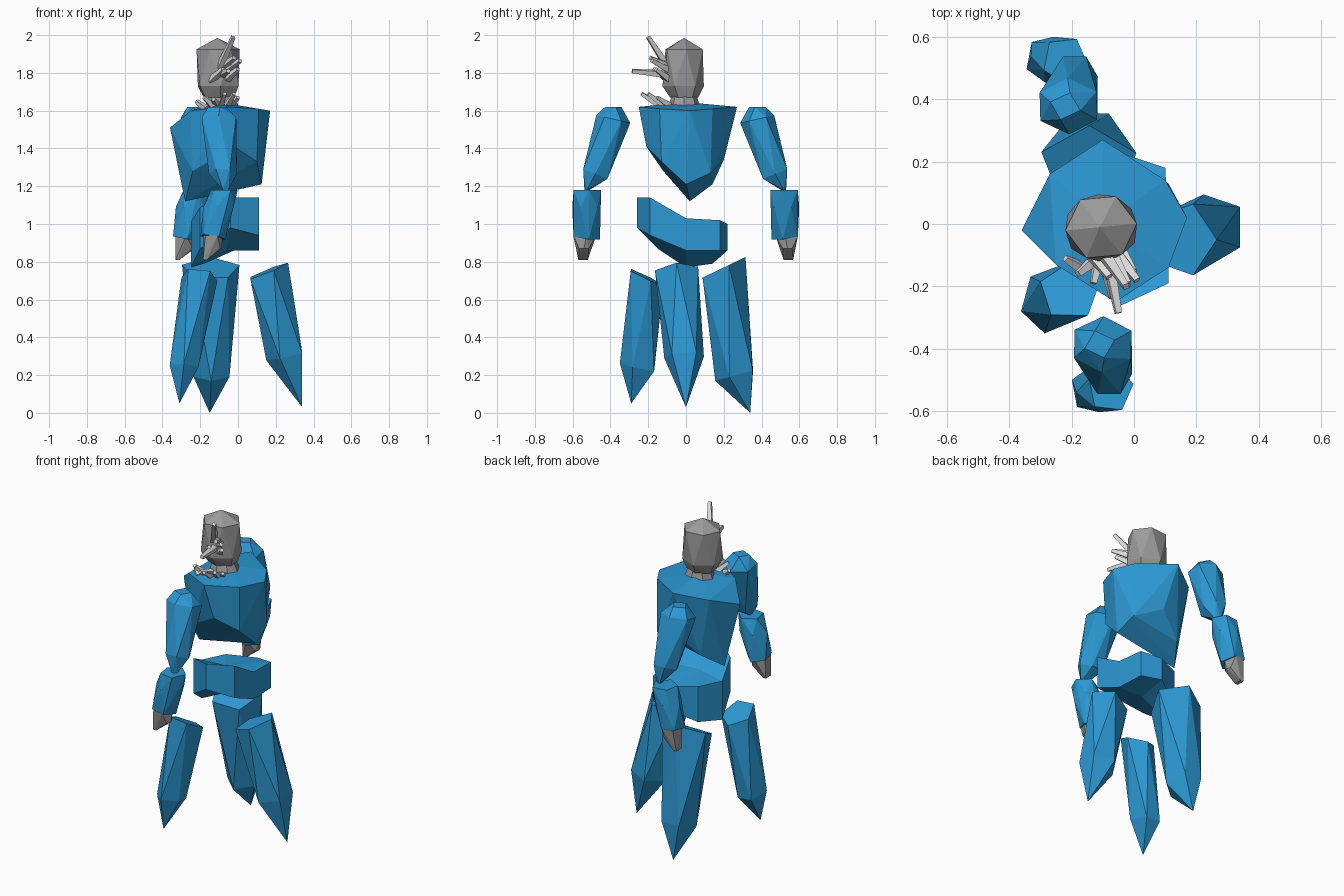
import bpy, bmesh, math
from mathutils import Vector


def material(name, rgb):
    m = bpy.data.materials.new(name)
    m.diffuse_color = (*rgb, 1)
    return m


BLUE = material("crystal blue", (0.025, 0.32, 0.66))
GREY = material("stone grey", (0.33, 0.33, 0.33))
PALE = material("pale grey", (0.72, 0.72, 0.72))


def finish(name, bm, mat):
    bmesh.ops.recalc_face_normals(bm, faces=bm.faces)
    me = bpy.data.meshes.new(name)
    bm.to_mesh(me)
    bm.free()
    me.materials.append(mat)
    bpy.context.collection.objects.link(bpy.data.objects.new(name, me))


def hull(name, points, mat):
    """Faceted convex stone around a handful of points."""
    bm = bmesh.new()
    for p in points:
        bm.verts.new(p)
    res = bmesh.ops.convex_hull(bm, input=bm.verts)
    junk = {v for v in res["geom_interior"] + res["geom_unused"]
            if isinstance(v, bmesh.types.BMVert)}
    bmesh.ops.delete(bm, geom=list(junk), context='VERTS')
    bmesh.ops.dissolve_limit(bm, angle_limit=0.02, verts=bm.verts, edges=bm.edges)
    finish(name, bm, mat)


def ring(c, rx, ry, n=6, phase=0.0, slope=(0, 0)):
    """Horizontal polygon, optionally sloped along x and y."""
    pts = []
    for i in range(n):
        a = math.tau * i / n + phase
        ca, sa = math.cos(a), math.sin(a)
        pts.append(Vector((c[0] + rx * ca, c[1] + ry * sa,
                           c[2] + slope[0] * ca + slope[1] * sa)))
    return pts


# Torso: octagonal shoulders, chest wedge dipping at the -x side
torso = [(-0.36, -0.02, 1.51), (-0.27, 0.16, 1.58), (-0.10, 0.27, 1.62),
         (0.10, 0.14, 1.61), (0.17, 0.02, 1.60), (0.11, -0.14, 1.61),
         (-0.06, -0.25, 1.62), (-0.25, -0.13, 1.60), (-0.10, 0, 1.645),
         (0.125, 0.0, 1.21), (0.10, -0.13, 1.33), (0.11, 0.13, 1.27),
         (-0.02, -0.21, 1.41), (-0.05, 0.20, 1.34), (-0.28, 0.02, 1.12),
         (-0.20, 0.14, 1.21), (-0.24, -0.12, 1.28)]
hull("torso", torso, BLUE)

# Hips: belt with a sagging top and arched underside
plan = [(0.11, -0.19, 1.14, 0.94), (0.11, 0.0, 1.03, 0.86), (0.10, 0.18, 1.02, 0.86),
        (-0.02, 0.22, 1.00, 0.86), (-0.18, 0.14, 1.01, 0.79), (-0.25, 0.0, 1.01, 0.77),
        (-0.20, -0.15, 1.09, 0.87), (-0.04, -0.26, 1.14, 0.98)]
bm = bmesh.new()
top = [bm.verts.new((x, y, t)) for x, y, t, b in plan]
low = [bm.verts.new((x, y, b)) for x, y, t, b in plan]
top_mid, low_mid = bm.verts.new((-0.08, -0.02, 1.03)), bm.verts.new((-0.06, 0.0, 0.86))
for i in range(len(plan)):
    j = (i + 1) % len(plan)
    bm.faces.new((low[i], low[j], top[j], top[i]))
    bm.faces.new((top[i], top[j], top_mid))
    bm.faces.new((low[j], low[i], low_mid))
finish("hips", bm, BLUE)

# Three spike legs: (top centre, top radii, knee centre, knee radii, tip, outward slope, turn)
legs = {
    "side_leg": ((0.155, -0.05, 0.75), (0.11, 0.12), (0.255, -0.01, 0.30), (0.105, 0.11),
                 (0.34, 0.0, 0.03), (0.045, 0.01), 0.0),
    "back_leg": ((-0.145, 0.19, 0.765), (0.16, 0.125), (-0.14, 0.265, 0.20), (0.10, 0.11),
                 (-0.15, 0.34, 0.0), (0.0, 0.06), 0.3),
    "front_leg": ((-0.205, -0.215, 0.72), (0.10, 0.095), (-0.285, -0.25, 0.24), (0.08, 0.10),
                  (-0.31, -0.29, 0.05), (-0.01, -0.045), 0.3),
}
for name, (t, tr, k, kr, tip, sl, ph) in legs.items():
    hull(name, ring(t, *tr, 5, ph, sl) + ring(k, *kr, 5, ph + 0.628, (sl[0] / 2, sl[1] / 2))
         + [Vector(tip)], BLUE)

# Arms: built on the -y side, repeated on +y with the body's slight twist
upper = (ring((-0.11, -0.385, 1.62), 0.05, 0.045, 4, 0.3)
         + ring((-0.10, -0.385, 1.555), 0.105, 0.09, 6, 0.5, (0, -0.02))
         + ring((-0.08, -0.48, 1.265), 0.074, 0.074, 6, 0.0, (0, -0.03))
         + ring((-0.07, -0.525, 1.18), 0.02, 0.015, 3))
fore = (ring((-0.075, -0.527, 1.18), 0.075, 0.078, 5, 0.2)
        + ring((-0.10, -0.525, 1.09), 0.085, 0.078, 5, 0.8)
        + ring((-0.135, -0.53, 0.93), 0.07, 0.075, 5, 0.2, (-0.01, -0.01)))
hand = (ring((-0.135, -0.54, 0.94), 0.055, 0.065, 5, 0.2)
        + ring((-0.095, -0.54, 0.87), 0.01, 0.025, 4)
        + ring((-0.175, -0.545, 0.81), 0.015, 0.035, 4, 0.78))
for part, pts, mat in (("upper_arm", upper, BLUE), ("forearm", fore, BLUE), ("hand", hand, GREY)):
    hull("front_" + part, pts, mat)
    dx, dy = (-0.11, -0.008) if part == "upper_arm" else (-0.145, -0.003)
    hull("back_" + part, [Vector((p.x + dx, -p.y + dy, p.z)) for p in pts], mat)

# Head and neck
head = [Vector((-0.11, -0.01, 1.985))]
head += ring((-0.105, -0.01, 1.925), 0.115, 0.108, 6, 0.1)
head += ring((-0.105, -0.015, 1.73), 0.118, 0.11, 6, 0.62)
head += ring((-0.10, -0.01, 1.67), 0.09, 0.075, 6, 0.62)
hull("head", head, GREY)
hull("neck", ring((-0.09, -0.01, 1.70), 0.06, 0.06, 8)
     + ring((-0.085, -0.01, 1.62), 0.09, 0.085, 8), GREY)


def shard(name, a, b, w):
    """Slim square splinter from base a to tip b."""
    a, b = Vector(a), Vector(b)
    q = (b - a).to_track_quat('Z', 'Y')
    pts = [o + q @ p for o, r in ((a, w), (b, w * 0.55)) for p in ring((0, 0, 0), r, r, 4, 0.5)]
    hull(name, pts, PALE)


# Face splinters
face = [((-0.10, -0.09, 1.82), (-0.025, -0.20, 1.99)), ((-0.09, -0.08, 1.79), (-0.05, -0.285, 1.81)),
        ((-0.07, -0.08, 1.81), (0.01, -0.18, 1.865)), ((-0.08, -0.08, 1.83), (-0.02, -0.19, 1.88)),
        ((-0.07, -0.08, 1.76), (0.0, -0.16, 1.82)), ((-0.14, -0.09, 1.76), (-0.08, -0.17, 1.82))]
for i, (a, b) in enumerate(face):
    shard(f"face_splinter_{i}", a, b, 0.025)

# Collar splinters
collar = [((-0.17, -0.14, 1.61), (-0.22, -0.11, 1.65)), ((-0.13, -0.12, 1.62), (-0.18, -0.16, 1.67)),
          ((-0.11, -0.10, 1.63), (-0.13, -0.19, 1.66)), ((-0.09, -0.13, 1.62), (-0.07, -0.235, 1.69)),
          ((-0.06, -0.11, 1.62), (-0.02, -0.20, 1.69)), ((-0.04, -0.09, 1.63), (0.0, -0.15, 1.67))]
for i, (a, b) in enumerate(collar):
    shard(f"collar_splinter_{i}", a, b, 0.022)
